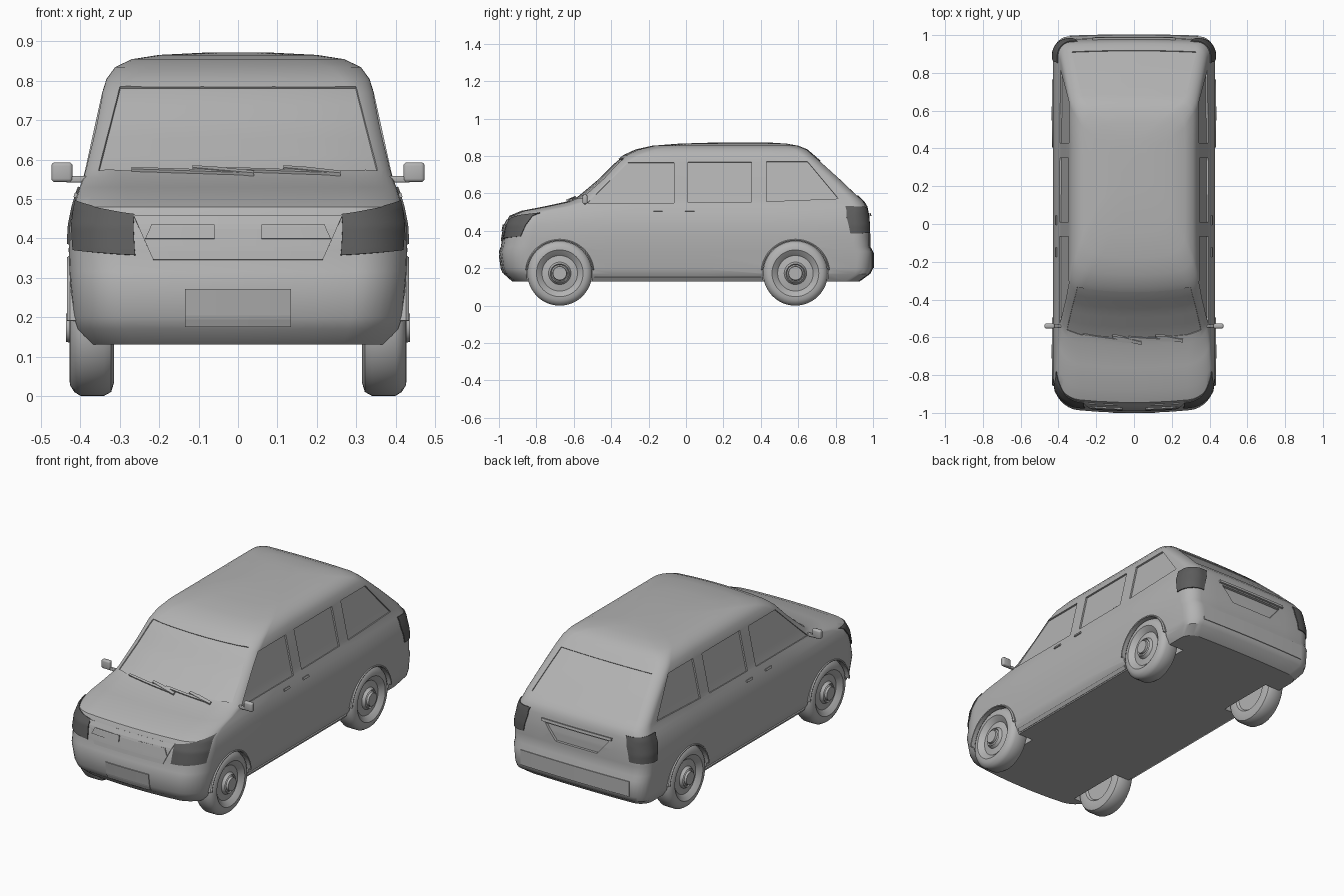
import bpy, bmesh, math
from mathutils import Vector, Matrix

cube = bpy.data.objects.get("Cube")
if cube:
    bpy.data.objects.remove(cube, do_unlink=True)


def material(name, value):
    m = bpy.data.materials.new(name)
    m.use_nodes = True
    col = (value, value, value, 1)
    m.diffuse_color = col
    for node in m.node_tree.nodes:
        if node.type == 'BSDF_PRINCIPLED':
            node.inputs["Base Color"].default_value = col
    return m


GREY = material("mid grey", 0.45)
DARK = material("dark lamp grey", 0.11)


def finish(bm, name, mat=GREY, merge=False):
    if merge:
        bmesh.ops.remove_doubles(bm, verts=bm.verts, dist=0.0001)
    bmesh.ops.recalc_face_normals(bm, faces=bm.faces)
    # Closed solids must face outwards
    if all(e.is_manifold for e in bm.edges) and bm.calc_volume(signed=True) < 0:
        bmesh.ops.reverse_faces(bm, faces=bm.faces)
    mesh = bpy.data.meshes.new(name)
    bm.to_mesh(mesh)
    bm.free()
    mesh.materials.append(mat)
    ob = bpy.data.objects.new(name, mesh)
    bpy.context.collection.objects.link(ob)
    return ob


def smooth(ob, angle=35):
    bpy.ops.object.select_all(action='DESELECT')
    ob.select_set(True)
    bpy.context.view_layer.objects.active = ob
    bpy.ops.object.shade_smooth_by_angle(angle=math.radians(angle))


# Body plan at each height: z, front y, rear y, half width, front and rear corner radius
LAYERS = [
    (.13, -.93, .93, .385, .12, .07),
    (.17, -.975, .985, .412, .13, .07),
    (.20, -.987, 1, .418, .13, .08),
    (.29, -1, 1, .426, .13, .08),
    (.315, -.99, .986, .428, .13, .08),
    (.37, -.982, .986, .43, .13, .08),
    (.43, -.97, .985, .428, .13, .08),
    (.48, -.945, .98, .418, .13, .08),
    (.507, -.88, .975, .41, .13, .07),
    (.53, -.76, .97, .402, .12, .07),
    (.555, -.645, .955, .393, .1, .07),
    (.575, -.595, .935, .388, .08, .06),
    (.68, -.47, .825, .365, .07, .06),
    (.77, -.38, .725, .345, .06, .06),
    (.805, -.335, .685, .334, .07, .06),
    (.835, -.27, .65, .312, .08, .06),
    (.855, -.18, .6, .27, .1, .08),
    (.866, -.04, .54, .2, .1, .08),
    (.872, .15, .45, .08, .05, .05),
]
BOW = (.03, .01)


def plan(z):
    z = min(max(z, LAYERS[0][0]), LAYERS[-1][0])
    for a, b in zip(LAYERS, LAYERS[1:]):
        if z <= b[0]:
            f = (z - a[0]) / (b[0] - a[0])
            return [p + (q - p) * f for p, q in zip(a, b)][1:]


def end_y(x, z, rear):
    yf, yb, w, rf, rb = plan(z)
    r = rb if rear else rf
    a = min(max(0, abs(x) - (w - r)) / r, 1)
    dy = r * (1 - math.sqrt(1 - a * a)) + BOW[rear] * (x / w) ** 2
    return yb - dy if rear else yf + dy


# Body outline: t runs 0..5 through front, corner, side, corner, rear
def outline(t, z):
    yf, yb, w, rf, rb = plan(z)
    if 2 < t < 3:
        start, stop = yf + rf + BOW[0], yb - rb - BOW[1]
        return Vector((w, start + (stop - start) * (t - 2), z))
    rear = int(t >= 3)
    r, s = (rb, 5 - t) if rear else (rf, t)
    x = (w - r) * s if s <= 1 else w - r + r * math.sin((s - 1) * math.pi / 2)
    return Vector((x, end_y(x, z, rear), z))


def front(x, z):
    return Vector((x, end_y(x, z, 0), z))


def rear(x, z):
    return Vector((x, end_y(x, z, 1), z))


def side(y, z):
    return Vector((plan(z)[2], y, z))


# Thin solid panel that follows the body skin between four corners
def patch(name, corners, fn, lo, hi, mat=GREY, sx=1, n=10):
    bm = bmesh.new()
    c = [Vector(p) for p in corners]
    e = 0.001
    grids = ([], [])
    for i in range(n + 1):
        for j in range(n + 1):
            a, b = i / n, j / n
            u, z = c[0].lerp(c[1], a).lerp(c[3].lerp(c[2], a), b)
            p = fn(u, z)
            nrm = (fn(u + e, z) - fn(u - e, z)).cross(fn(u, z + e) - p).normalized()
            if nrm.x * p.x + nrm.y * p.y < 0:
                nrm.negate()
            for grid, off in zip(grids, (lo, hi)):
                q = p + nrm * off
                grid.append(bm.verts.new((q.x * sx, q.y, q.z)))
    m = n + 1
    for g in grids:
        for i in range(n):
            for j in range(n):
                k = i * m + j
                bm.faces.new((g[k], g[k + 1], g[k + m + 1], g[k + m]))
    rim = [i * m for i in range(n)] + [n * m + j for j in range(n)]
    rim += [i * m + n for i in range(n, 0, -1)] + list(range(n, 0, -1))
    A, B = grids
    for p, q in zip(rim, rim[1:] + rim[:1]):
        bm.faces.new((A[p], A[q], B[q], B[p]))
    return finish(bm, name, mat)


def box(name, centre, size, bevel):
    bm = bmesh.new()
    bmesh.ops.create_cube(bm, size=1, matrix=Matrix.Translation(centre) @ Matrix.Diagonal((*size, 1)))
    bmesh.ops.bevel(bm, geom=bm.edges[:], offset=bevel, segments=3, profile=.5, affect='EDGES')
    smooth(finish(bm, name))


# Revolve an (x, radius) profile about a wheel axle
def lathe(name, profile, sx, y, z, start=0, turn=2 * math.pi, steps=48):
    bm = bmesh.new()
    vs = [bm.verts.new((x * sx, y + r * math.cos(start), z + r * math.sin(start))) for x, r in profile]
    es = [bm.edges.new(p) for p in zip(vs, vs[1:])]
    bmesh.ops.spin(bm, geom=vs + es, cent=(0, y, z), axis=(1, 0, 0), angle=turn, steps=steps)
    smooth(finish(bm, name, merge=True))


# Body shell
bm = bmesh.new()
ts = [0, .33, .67] + [1 + i / 8 for i in range(8)] + [2 + i / 4 for i in range(4)]
ts += [3 + i / 6 for i in range(6)] + [4, 4.33, 4.67, 5]
rings = []
for layer in LAYERS:
    half = [outline(t, layer[0]) for t in ts]
    other = [Vector((-p.x, p.y, p.z)) for p in half[-2:0:-1]]
    rings.append([bm.verts.new(p) for p in half + other])
for a, b in zip(rings, rings[1:]):
    for i in range(len(a)):
        k = (i + 1) % len(a)
        bm.faces.new((a[i], a[k], b[k], b[i]))
bm.faces.new(rings[0])
bm.faces.new(rings[-1])
body = finish(bm, "body")

# Recesses: glass, bumper intake, plate pocket and wheel arches
AXLES = {"front": -.675, "rear": .585}
HUB = .173
cutters = [
    patch("cut", [(-.355, .572), (.355, .572), (.3, .785), (-.3, .785)], front, -.005, .03),
    patch("cut", [(-.33, .59), (.33, .59), (.285, .775), (-.285, .775)], rear, -.005, .03),
    patch("cut", [(-.36, .235), (.36, .235), (.375, .29), (-.375, .29)], front, -.018, .03, n=16),
    patch("cut", [(-.13, .385), (.13, .385), (.2, .47), (-.2, .47)], rear, -.015, .03),
]
WINDOWS = [
    [(-.53, .548), (-.065, .548), (-.065, .765), (-.31, .765)],
    [(.01, .552), (.35, .555), (.35, .768), (.01, .768)],
    [(.43, .557), (.815, .572), (.65, .77), (.43, .77)],
]
for sx in (1, -1):
    for w in WINDOWS:
        cutters.append(patch("cut", w, side, -.009, .03, sx=sx))
    for y in AXLES.values():
        bm = bmesh.new()
        place = Matrix.Translation((sx * .45, y, HUB)) @ Matrix.Rotation(math.pi / 2, 4, 'Y')
        bmesh.ops.create_cone(bm, cap_ends=True, segments=48, radius1=.176, radius2=.176, depth=.32, matrix=place)
        cutters.append(finish(bm, "cut"))
bpy.context.view_layer.objects.active = body
for c in cutters:
    c.hide_render = True
    uncut = body.data.copy()
    mod = body.modifiers.new("cut", 'BOOLEAN')
    mod.operation, mod.solver, mod.object = 'DIFFERENCE', 'EXACT', c
    bpy.ops.object.modifier_apply(modifier=mod.name)
    # Keep the shell whole if a cut fails
    if len(body.data.polygons) < .6 * len(uncut.polygons):
        body.data = uncut
    bpy.data.objects.remove(c, do_unlink=True)
smooth(body, 32)

# Wheels and arch lips
TYRE = [(.437, 0), (.437, .036), (.425, .038), (.42, .045), (.426, .05), (.41, .06),
        (.404, .095), (.416, .108), (.428, .125), (.427, .145), (.416, .163), (.4, .173),
        (.34, .173), (.322, .163), (.315, .14), (.318, .11), (.33, .1), (.33, 0)]
LIP = [(.41, .174), (.432, .174), (.434, .179), (.427, .184), (.41, .184), (.41, .174)]

for sx, hand in ((1, "left"), (-1, "right")):
    for end, y in AXLES.items():
        lathe(f"{end}_{hand}_wheel", TYRE, sx, y, HUB)
        lathe(f"{end}_{hand}_arch_lip", LIP, sx, y, HUB, start=.1, turn=math.pi - .2, steps=28)

    # Lamps wrapped around the corners
    smooth(patch(f"{hand}_headlamp", [(.87, .357), (1.7, .37), (1.85, .495), (.9, .46)], outline,
                 -.01, .005, DARK, sx, 14))
    smooth(patch(f"{hand}_tail_lamp", [(2.99, .385), (4.05, .39), (4.1, .525), (2.975, .53)], outline,
                 -.01, .005, DARK, sx, 14))

    # Door mirror, handles, sill and grille bar
    box(f"{hand}_mirror", (sx * .447, -.54, .568), (.054, .026, .05), .009)
    box(f"{hand}_mirror_arm", (sx * .41, -.54, .55), (.055, .016, .016), .004)
    for k, y in enumerate((-.15, .02)):
        patch(f"{hand}_handle_{k}", [(y - .025, .503), (y + .025, .503), (y + .025, .514), (y - .025, .514)],
              side, -.004, .007, sx=sx, n=3)
    patch(f"{hand}_sill", [(-.49, .135), (.4, .135), (.4, .153), (-.49, .153)], side, -.004, .006, sx=sx, n=4)
    patch(f"{hand}_grille_bar", [(.06, .397), (.235, .397), (.22, .43), (.06, .43)], front, -.004, .011, sx=sx)
    # Fog lamp housing in the intake end
    patch(f"{hand}_fog_housing", [(.3, .237), (.352, .24), (.36, .284), (.318, .284)], front, -.03, -.008, sx=sx)

# Grille, plate, wipers and tailgate trim
patch("grille", [(-.215, .345), (.215, .345), (.265, .457), (-.265, .457)], front, -.004, .005)
patch("front_plate", [(-.135, .176), (.135, .176), (.135, .272), (-.135, .272)], front, -.02, .004)
patch("tailgate_handle", [(-.22, .478), (.22, .478), (.22, .492), (-.22, .492)], rear, -.004, .011)
patch("bumper_step", [(-.34, .2), (.34, .2), (.34, .285), (-.34, .285)], rear, -.004, .004)
for name, xa, xb in (("right_wiper", -.27, .04), ("left_wiper", -.03, .26)):
    patch(name, [(xa, .57), (xb, .56), (xb, .565), (xa, .575)], front, -.004, .007)
    mid = (xa + xb) / 2
    patch(name + "_arm", [(mid, .572), (xb, .558), (xb, .564), (mid, .58)], front, -.004, .009)
